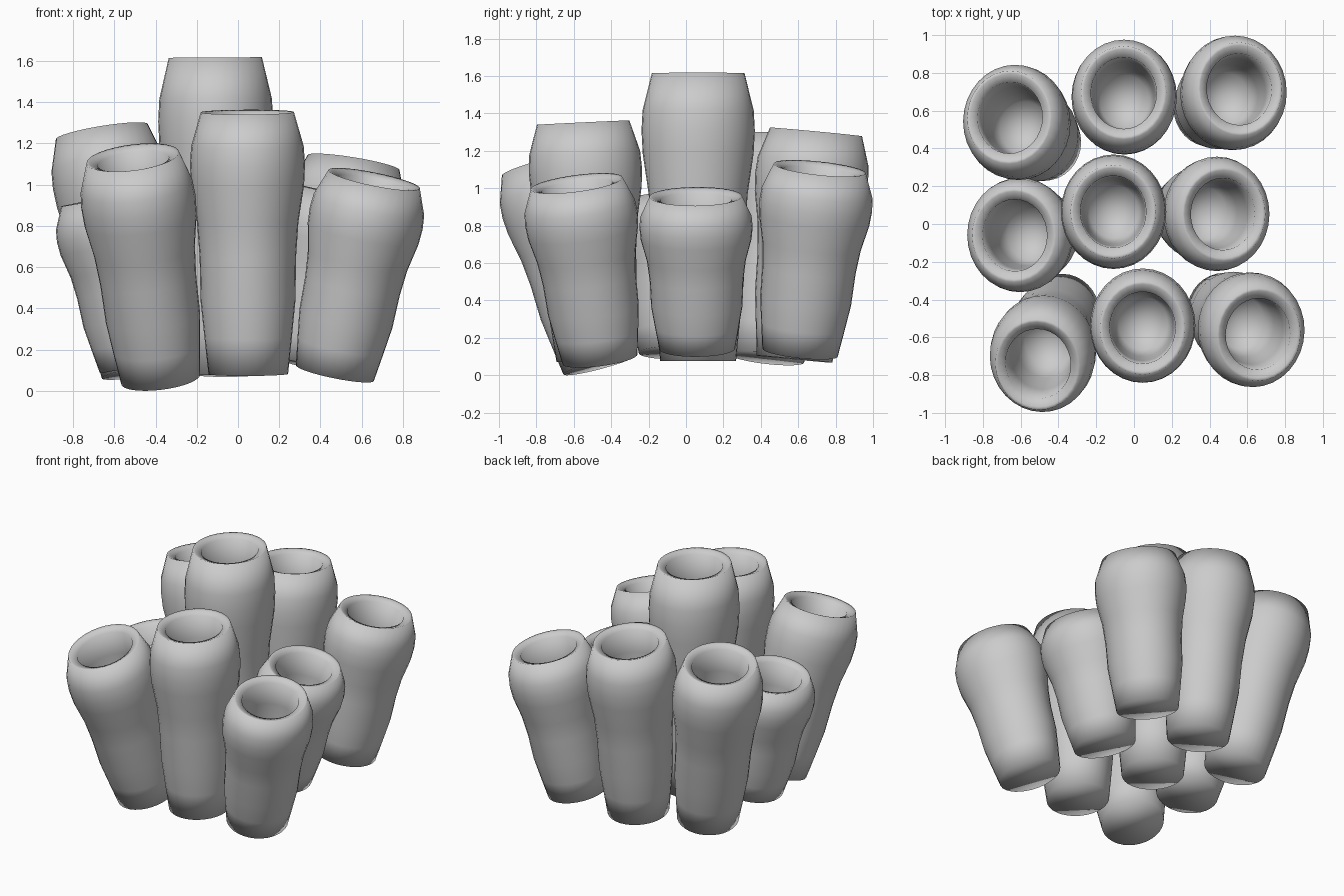
import bpy, bmesh, math
from mathutils import Vector

if "Cube" in bpy.data.objects:
    bpy.data.objects.remove(bpy.data.objects["Cube"])

SIDES = 32
# outer silhouette: (fraction of tube length, radius)
OUTER = [(0, .193), (.14, .212), (.28, .230), (.45, .234), (.58, .246),
         (.72, .274), (.80, .279), (.87, .273), (1, .226)]
# lip and cup: (depth below the mouth, radius)
INNER = [(.004, .212), (.02, .174), (.18, .168), (.36, .155), (.5, .13)]
CUP_DEPTH = .55

# tube axes: base centre, mouth centre
TUBES = {
    "tube_front_left":   ((-.375, -.46, .06), (-.51, -.745, 1.135)),
    "tube_front_centre": ((.05, -.49, .085), (.045, -.55, 1.355)),
    "tube_front_right":  ((.47, -.46, .09), (.66, -.585, 1.03)),
    "tube_mid_left":     ((-.48, -.05, .125), (-.635, -.06, .94)),
    "tube_centre":       ((-.10, .065, .08), (-.11, .065, 1.62)),
    "tube_mid_right":    ((.29, .06, .145), (.475, .052, .96)),
    "tube_back_left":    ((-.47, .43, .095), (-.66, .565, 1.26)),
    "tube_back_centre":  ((-.04, .58, .09), (-.055, .695, 1.305)),
    "tube_back_right":   ((.40, .61, .125), (.56, .715, 1.11)),
}


def make_tube(name, base, mouth):
    base, mouth = Vector(base), Vector(mouth)
    axis = mouth - base
    length = axis.length
    turn = Vector((0, 0, 1)).rotation_difference(axis)
    profile = [(t * length, r) for t, r in OUTER]
    profile += [(length - d, r) for d, r in INNER]

    bm = bmesh.new()

    def vert(x, y, z):
        # section is slightly oval, deeper in y towards the mouth
        oval = 1.05 + .045 * z / length
        return bm.verts.new(base + turn @ Vector((x, y * oval, z)))

    rings = []
    for z, r in profile:
        rings.append([vert(r * math.cos(2 * math.pi * i / SIDES),
                           r * math.sin(2 * math.pi * i / SIDES), z)
                      for i in range(SIDES)])
    # walls, lip and cup
    for a, b in zip(rings, rings[1:]):
        for i in range(SIDES):
            j = (i + 1) % SIDES
            bm.faces.new((a[i], a[j], b[j], b[i]))
    # closed underside and pointed cup floor
    bm.faces.new(rings[0][::-1])
    floor = vert(0, 0, length - CUP_DEPTH)
    for i in range(SIDES):
        bm.faces.new((rings[-1][i], rings[-1][(i + 1) % SIDES], floor))
    for f in bm.faces:
        f.smooth = True
    mesh = bpy.data.meshes.new(name)
    bm.to_mesh(mesh)
    bm.free()
    obj = bpy.data.objects.new(name, mesh)
    bpy.context.collection.objects.link(obj)
    return obj


tubes = [make_tube(n, b, m) for n, (b, m) in TUBES.items()]

# rest the cluster on the ground
lowest = min(v.co.z for o in tubes for v in o.data.vertices)
for o in tubes:
    for v in o.data.vertices:
        v.co.z -= lowest
